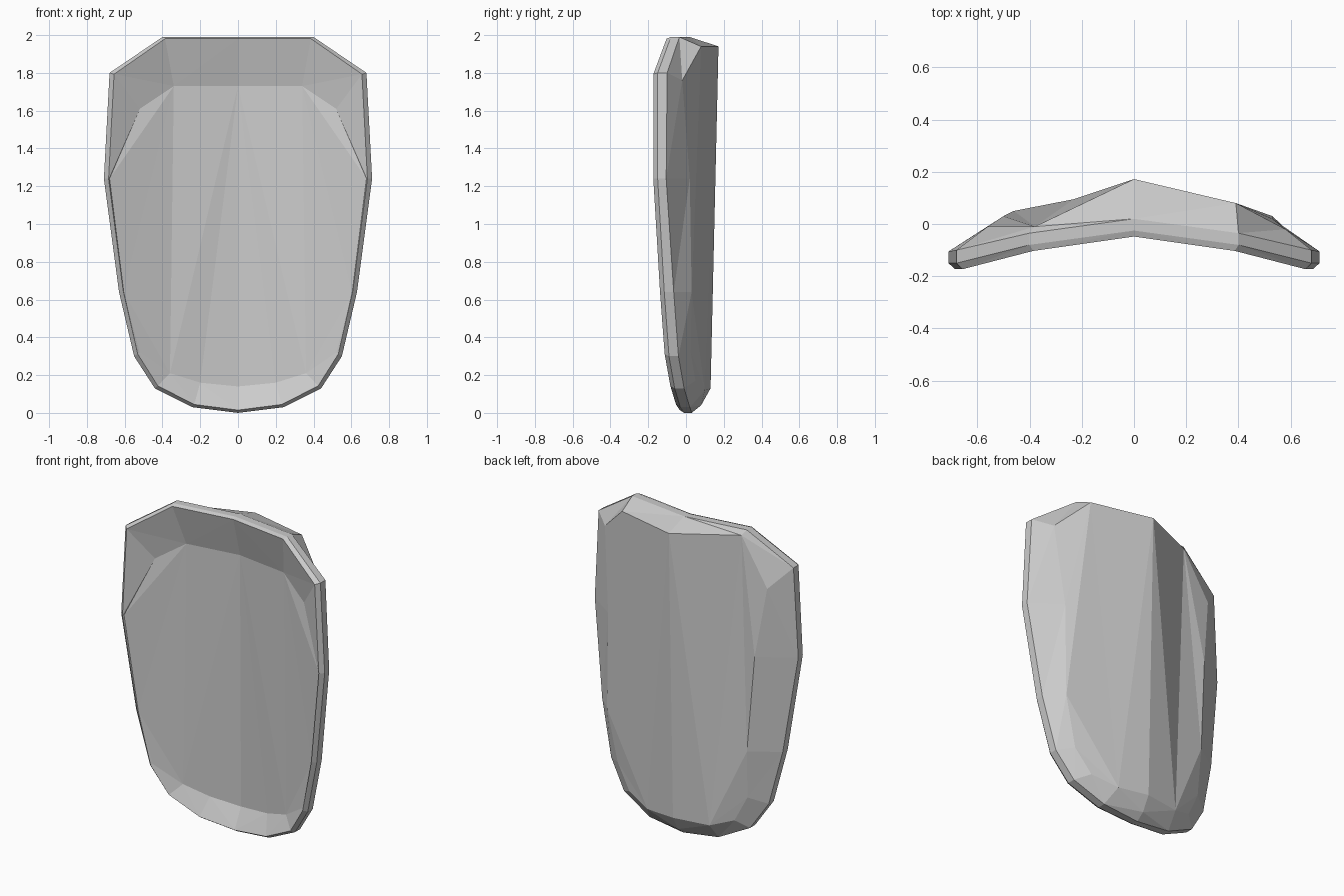
import bpy, bmesh

if "Cube" in bpy.data.objects:
    bpy.data.objects.remove(bpy.data.objects["Cube"])

# Half outline, bottom centre to top centre: x, z, y at front edge, y at back edge
outline = [(0, .01, -.01, .03), (.24, .04, -.03, .02), (.44, .14, -.06, -.01),
           (.55, .31, -.09, -.04), (.63, .65, -.115, -.065), (.71, 1.25, -.15, -.105),
           (.68, 1.81, -.15, -.10), (.40, 2.0, -.08, -.035), (0, 2.0, -.025, .02)]
outer_front = [(x, yf, z) for x, z, yf, yb in outline]
outer_back = [(x, yb, z) for x, z, yf, yb in outline]

# Front lip, slightly inset, and the shallow dish inside it
lip = [(x * .965, yf - .023, .015 + z * .988) for x, z, yf, yb in outline]
dish = [(0, .03, .15), (.20, .005, .17), (.36, -.035, .22), (.52, -.105, .33),
        (.605, -.13, .65), (.68, -.165, 1.25), (.52, -.085, 1.62),
        (.34, -.03, 1.74), (0, .02, 1.74)]

# Rear shell edge, differing between the two sides
back = {
    1: [(0, .08, .05), (.20, .10, .13), (.36, .05, .18), (.46, .025, .33),
        (.53, .03, .65), (.53, .02, 1.25), (.58, -.02, 1.77),
        (.39, .08, 1.95), (0, .172, 1.95)],
    -1: [(0, .08, .05), (.23, .095, .14), (.37, .045, .19), (.45, .03, .35),
         (.46, .05, .65), (.50, .03, 1.25), (.56, -.01, 1.68),
         (.38, -.01, 1.97), (0, .172, 1.95)],
}
keel_foot = (0, .13, .14)

bm = bmesh.new()


def face(points, side):
    pts = points if side > 0 else points[::-1]
    bm.faces.new([bm.verts.new((p[0] * side, p[1], p[2])) for p in pts])


for side in (1, -1):
    r = back[side]
    # Dish wall, lip, rim and rear slope
    rings = [dish, lip, outer_front, outer_back, r]
    for a, b in zip(rings, rings[1:]):
        for i in range(8):
            face([a[i], b[i], b[i + 1], a[i + 1]], side)
    # Dish floor: side strip and centre strip
    d = dish
    face([d[2], d[3], d[4]], side)
    face([d[2], d[4], d[5], d[7]], side)
    face([d[5], d[6], d[7]], side)
    face([d[0], d[1], d[2], d[7], d[8]], side)
    # Faceted rear shell rising to the central ridge
    face([r[8], r[7], r[1], keel_foot], side)
    face([r[0], keel_foot, r[1]], side)
    face([r[1], r[7], r[4]], side)
    face([r[1], r[4], r[3], r[2]], side)
    face([r[7], r[5], r[4]], side)
    face([r[7], r[6], r[5]], side)

bmesh.ops.remove_doubles(bm, verts=bm.verts, dist=.0005)
bmesh.ops.triangulate(bm, faces=[f for f in bm.faces if len(f.verts) > 3])
bmesh.ops.recalc_face_normals(bm, faces=bm.faces)
low = min(v.co.z for v in bm.verts)
bmesh.ops.translate(bm, verts=bm.verts, vec=(0, 0, -low))

mesh = bpy.data.meshes.new("curved_plate")
bm.to_mesh(mesh)
bm.free()
bpy.context.collection.objects.link(bpy.data.objects.new("curved_plate", mesh))
